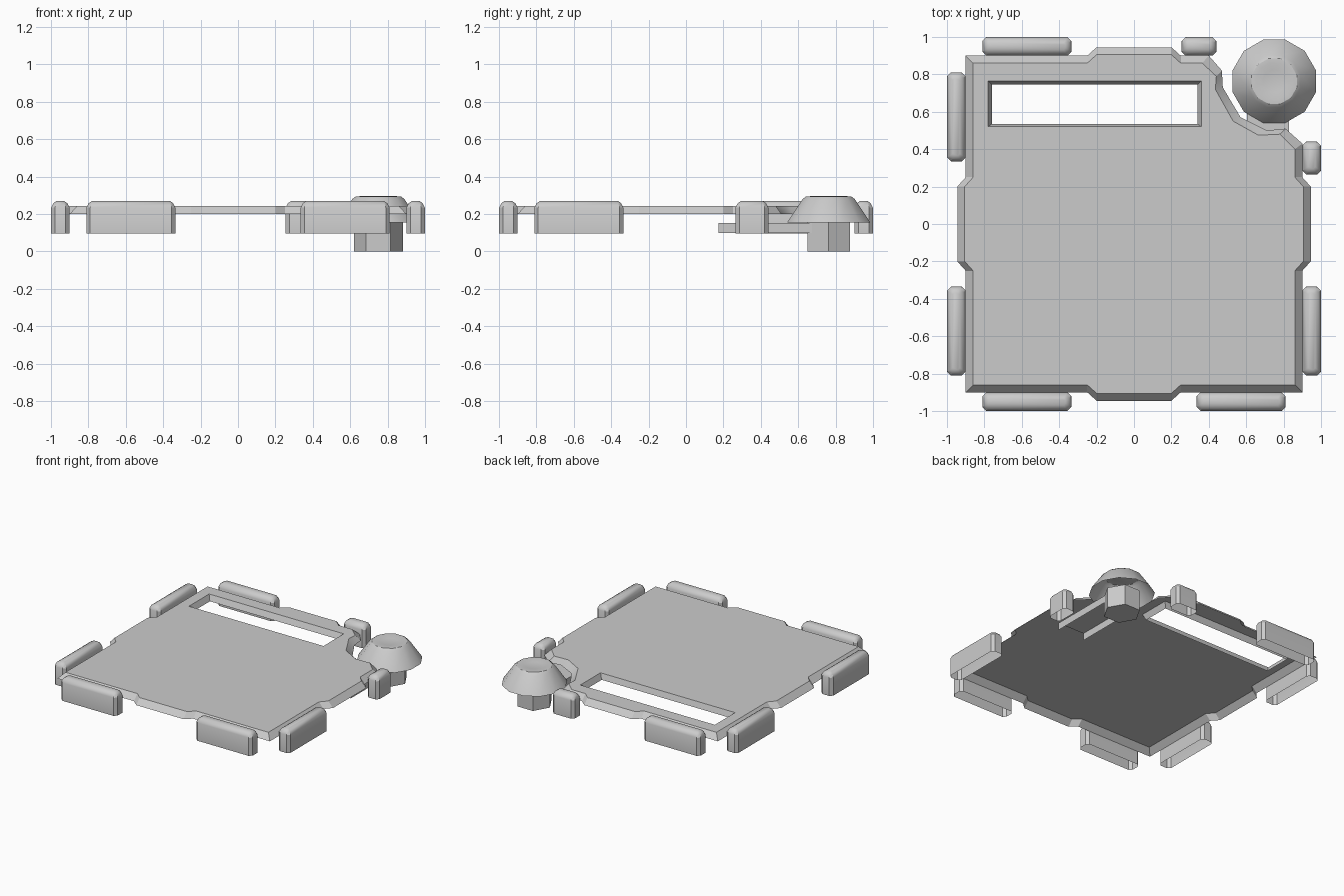
import bpy, bmesh, math

if "Cube" in bpy.data.objects:
    bpy.data.objects.remove(bpy.data.objects["Cube"])


def finish(name, bm, up=False):
    bmesh.ops.recalc_face_normals(bm, faces=bm.faces)
    # open sheets: make sure the upper faces point up
    if sum(f.normal.z * f.calc_area() for f in bm.faces) < 0 and up:
        bmesh.ops.reverse_faces(bm, faces=bm.faces)
    me = bpy.data.meshes.new(name)
    bm.to_mesh(me)
    bm.free()
    ob = bpy.data.objects.new(name, me)
    bpy.context.collection.objects.link(ob)
    bpy.ops.object.select_all(action='DESELECT')
    ob.select_set(True)
    bpy.context.view_layer.objects.active = ob
    bpy.ops.object.shade_smooth_by_angle(angle=math.radians(32))
    return ob


def ring(bm, pts, z):
    return [bm.verts.new((x, y, z)) for x, y in pts]


def bridge(bm, a, b):
    n = len(a)
    for i in range(n):
        bm.faces.new((a[i], a[(i + 1) % n], b[(i + 1) % n], b[i]))


def loft(name, sections, base=False):
    """Stack of (outline, z) sections, capped on top, base optional."""
    bm = bmesh.new()
    rings = [ring(bm, p, z) for p, z in sections]
    for a, b in zip(rings, rings[1:]):
        bridge(bm, a, b)
    bm.faces.new(rings[-1])
    if base:
        bm.faces.new(rings[0])
    return finish(name, bm, True)


def ngon(cx, cy, r, n, turn=0.0):
    return [(cx + r * math.cos(2 * math.pi * i / n + turn),
             cy + r * math.sin(2 * math.pi * i / n + turn)) for i in range(n)]


def rect(x0, x1, y0, y1):
    return [(x0, y0), (x1, y0), (x1, y1), (x0, y1)]


def deck_outline(e, notch):
    """Counter-clockwise deck edge, bulging mid-sides, notched corner."""
    b = e + 0.045
    return [(-e, -e), (-.25, -e), (-.2, -b), (.2, -b), (.25, -e),
            (e, -e), (e, -.25), (b, -.2), (b, .2), (e, .25)] + notch + \
           [(.25, e), (.2, b), (-.2, b), (-.25, e),
            (-e, e), (-e, .25), (-b, .2), (-b, -.2), (-e, -.25)]


# deck: thin open-bottomed sheet with sloping rim and a window slot
outer = deck_outline(.90, [(.90, .43), (.81, .51), (.71, .50), (.57, .57),
                           (.475, .73), (.47, .82), (.40, .90)])
inner = deck_outline(.86, [(.86, .40), (.78, .48), (.665, .475), (.53, .55),
                           (.435, .72), (.44, .79), (.365, .86)])
bm = bmesh.new()
lo, hi = ring(bm, outer, .2), ring(bm, inner, .243)
bridge(bm, lo, hi)
slot_hi = ring(bm, rect(-.78, .36, .52, .765), .243)
slot_lo = ring(bm, rect(-.76, .34, .535, .745), .2)
bridge(bm, slot_hi, slot_lo)
edges = [bm.edges.get((r[i], r[(i + 1) % len(r)])) for r in (hi, slot_hi) for i in range(len(r))]
bmesh.ops.triangle_fill(bm, edges=edges, use_beauty=True, use_dissolve=False, normal=(0, 0, 1))
finish("deck", bm, True)


# rounded bumper pads around the edge
def pad_outline(cx, cy, hx, hy, inset):
    hx, hy, c = hx - inset, hy - inset, .02 - inset * .3
    return [(cx + x, cy + y) for x, y in
            [(-hx + c, -hy), (hx - c, -hy), (hx, -hy + c), (hx, hy - c),
             (hx - c, hy), (-hx + c, hy), (-hx, hy - c), (-hx, -hy + c)]]


for side, along, spans in (("front", True, [(-.81, -.335), (.335, .81)]),
                           ("back", True, [(-.81, -.335), (.255, .44)]),
                           ("left", False, [(-.81, -.335), (.335, .81)]),
                           ("right", False, [(-.81, -.335), (.265, .44)])):
    s = -.95 if side in ("front", "left") else .95
    for k, (a, b) in enumerate(spans):
        mid, half = (a + b) / 2, (b - a) / 2
        dims = (mid, s, half, .049) if along else (s, mid, .049, half)
        loft(f"bumper_pad_{side}_{k + 1}",
             [(pad_outline(*dims, i), z) for i, z in
              ((0, .097), (0, .235), (.012, .258), (.03, .27))])

# bracket: downward-facing channel carrying the post
bm = bmesh.new()
sec = [(.605, .098), (.605, .153), (.83, .153), (.83, .098)]
near = [bm.verts.new((x, .175, z)) for x, z in sec]
far = [bm.verts.new((x, .68, z)) for x, z in sec]
for i in range(3):
    bm.faces.new((near[i], near[i + 1], far[i + 1], far[i]))
finish("bracket", bm, True)

# corner knob: hexagonal post and twelve-sided cap
cx, cy = .75, .763
loft("knob_post", [(ngon(cx, cy, .131, 6), z) for z in (0, .158)], True)
loft("knob_cap", [(ngon(cx, cy, r, 12, math.pi / 12), z) for r, z in
                  ((.23, .155), (.144, .28), (.125, .294), (.10, .295), (.06, .287))])
